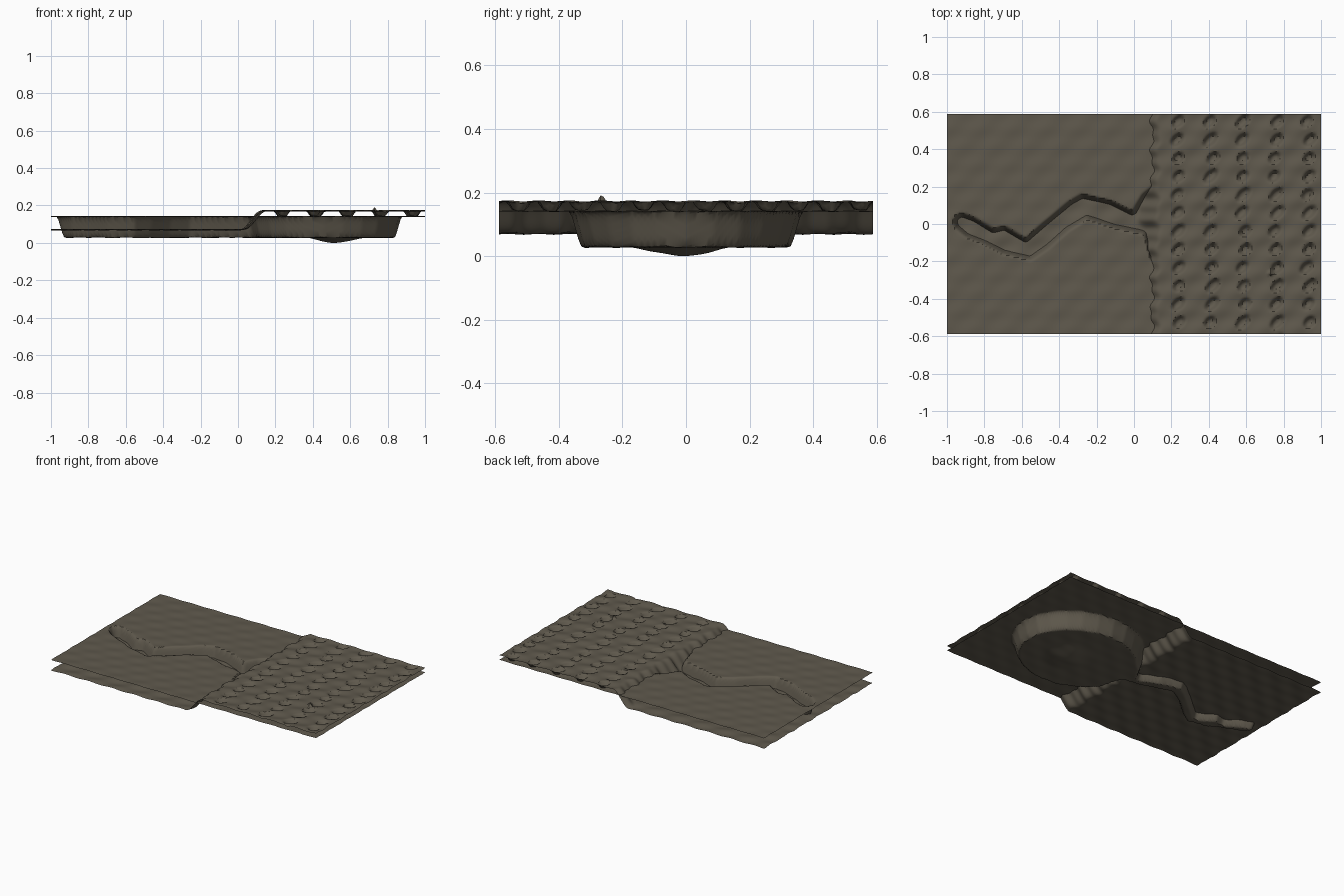
import bpy, bmesh, math, random
from mathutils import Vector

if "Cube" in bpy.data.objects:
    bpy.data.objects.remove(bpy.data.objects["Cube"])

random.seed(4)
STEP_X, STEP_Y = 0.173, 0.0975   # spacing of the surface pattern

# Outline of the sunken area: winding channel, then a rounded basin
north = [(-.975, .015), (-.955, .05), (-.92, .065), (-.85, .04), (-.75, -.02), (-.69, -.005),
         (-.58, -.07), (-.5, .0), (-.35, .125), (-.28, .165), (-.12, .13), (-.01, .075), (.04, .16)]
south = [(.05, -.06), (-.1, -.03), (-.25, .02), (-.35, -.04), (-.45, -.13),
         (-.55, -.2), (-.7, -.165), (-.8, -.115), (-.9, -.075), (-.96, -.025)]
basin = []
for i in range(21):
    a = math.radians(148 - i * 296 / 20)
    basin.append((.45 + .43 * math.cos(a), .37 * math.sin(a)))
outline = [Vector(p) for p in north + basin + south]


def depth_inside(x, y):
    """Distance from the outline for points inside it, otherwise zero."""
    p, inside, best = Vector((x, y)), False, 9.0
    for i, b in enumerate(outline):
        a = outline[i - 1]
        if (a.y > y) != (b.y > y) and x < (b.x - a.x) * (y - a.y) / (b.y - a.y) + a.x:
            inside = not inside
        e = b - a
        t = max(0, min(1, (p - a).dot(e) / e.length_squared))
        best = min(best, (p - a - e * t).length)
    return best if inside else 0.0


def smooth(t):
    t = max(0, min(1, t))
    return t * t * (3 - 2 * t)


def ripple(x, y):
    return .0025 * math.sin(2 * math.pi * (x / STEP_X - y / STEP_X)) \
        + .0015 * math.sin(2 * math.pi * y / STEP_Y)


def lower_height(x, y):
    z = .145 + ripple(x, y) * .5 - .113 * smooth(depth_inside(x, y) / .045)
    r = math.hypot((x - .52) / .17, (y + .01) / .18)      # deeper pool in the basin
    return z - .028 * smooth(1 - r) if r < 1 else z


jitter = {}


def upper_height(x, y):
    wobble = .008 * math.sin(y * 37) + .006 * math.sin(y * 83)
    z = .075 + .1 * smooth((x - .02 + wobble) / .12) + ripple(x, y)
    # Rows of small slanted pits on the raised half
    i, j = round((x - .24) / STEP_X), round((y - .06) / STEP_Y)
    if 0 <= i <= 4:
        if (i, j) not in jitter:
            jitter[i, j] = (random.uniform(-.01, .01), random.uniform(.75, 1.1))
        shift, size = jitter[i, j]
        u, v = x - .24 - i * STEP_X - shift, y - .06 - j * STEP_Y
        along, across = (u + v) * .707, (u - v) * .707
        r = math.hypot(along / (.052 * size), across / .03)
        z -= .028 * smooth((1 - r) * 1.7)
    # One thin spike
    return z + .028 * max(0, 1 - math.hypot(x - .73, y + .265) / .015)


def sheet(name, height, nx, ny, mat):
    bm = bmesh.new()
    bmesh.ops.create_grid(bm, x_segments=nx, y_segments=ny, size=1)
    for v in bm.verts:
        v.co.y *= .5875
        v.co.z = height(v.co.x, v.co.y)
    me = bpy.data.meshes.new(name)
    bm.to_mesh(me)
    bm.free()
    me.materials.append(mat)
    ob = bpy.data.objects.new(name, me)
    bpy.context.collection.objects.link(ob)
    bpy.context.view_layer.objects.active = ob
    ob.select_set(True)
    bpy.ops.object.shade_smooth_by_angle(angle=math.radians(40))
    ob.select_set(False)
    return ob


rock = bpy.data.materials.new("brown_grey_rock")
rock.diffuse_color = (.115, .100, .074, 1)
rock.use_nodes = True
rock.node_tree.nodes["Principled BSDF"].inputs["Base Color"].default_value = rock.diffuse_color

ground = sheet("sunken_ground", lower_height, 200, 118, rock)
cover = sheet("raised_cover", upper_height, 200, 118, rock)

# Rest the lowest point on z = 0
low = min(v.co.z for v in ground.data.vertices)
for ob in (ground, cover):
    for v in ob.data.vertices:
        v.co.z -= low
